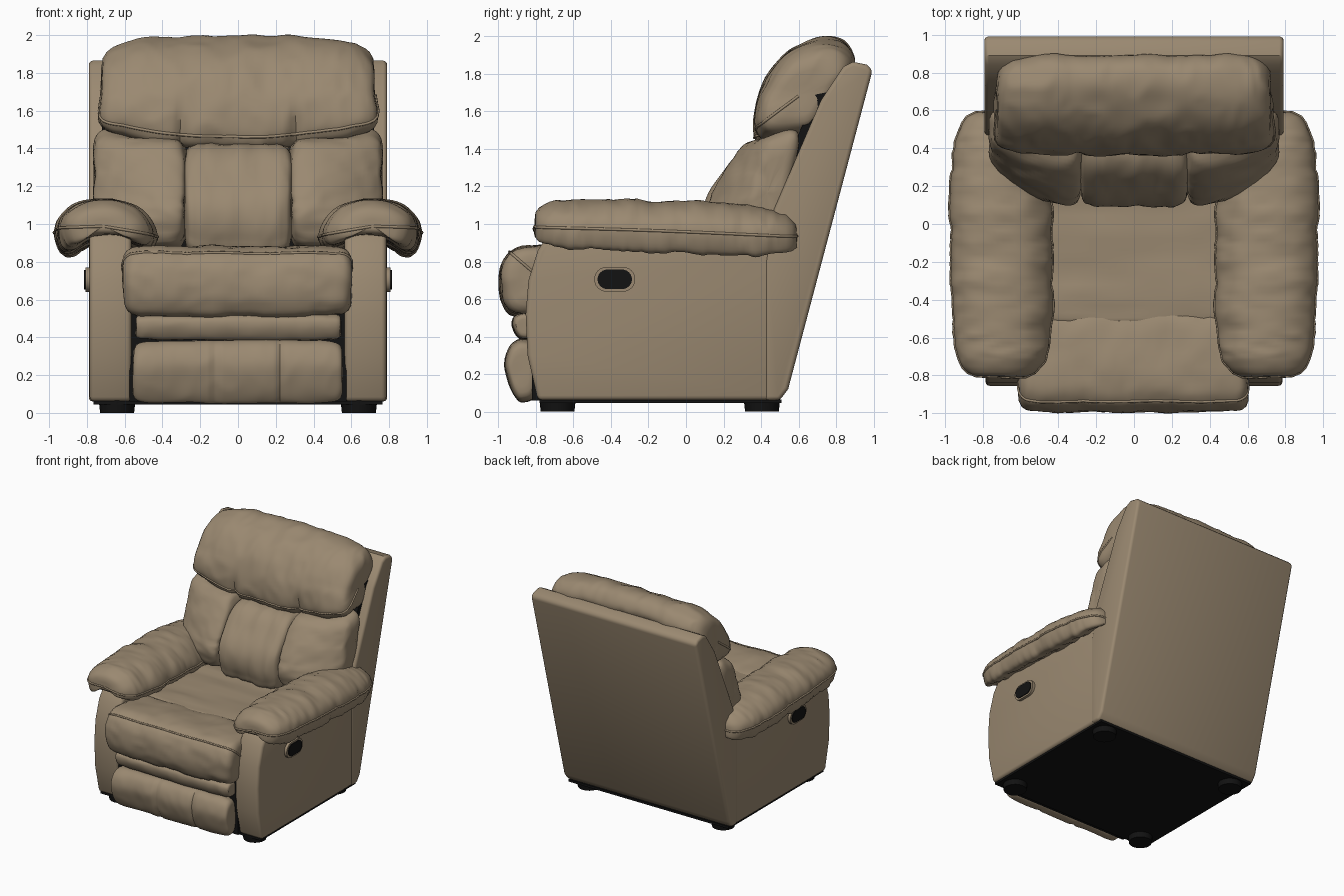
import bpy, bmesh, math
from mathutils import Vector, noise

if "Cube" in bpy.data.objects:
    bpy.data.objects.remove(bpy.data.objects["Cube"])


def material(name, rgb):
    m = bpy.data.materials.new(name)
    m.diffuse_color = (*rgb, 1)
    m.use_nodes = True
    m.node_tree.nodes["Principled BSDF"].inputs["Base Color"].default_value = m.diffuse_color
    return m


TAN = material("tan leather", (0.325, 0.25, 0.165))
BLACK = material("black plastic", (0.006, 0.006, 0.006))


def finish(name, bm, mat, mirror=False, angle=35):
    bmesh.ops.recalc_face_normals(bm, faces=bm.faces[:])
    me = bpy.data.meshes.new(name)
    bm.to_mesh(me)
    bm.free()
    ob = bpy.data.objects.new(name, me)
    bpy.context.collection.objects.link(ob)
    me.materials.append(mat)
    bpy.ops.object.select_all(action='DESELECT')
    ob.select_set(True)
    bpy.context.view_layer.objects.active = ob
    bpy.ops.object.shade_smooth_by_angle(angle=math.radians(angle))
    if mirror:
        ob.modifiers.new("mirror", 'MIRROR')
    return ob


def smooth_loop(pts, sub=5):
    """Closed Catmull-Rom curve through the control points."""
    out, n = [], len(pts)
    for i in range(n):
        p0, p1, p2, p3 = (Vector(pts[(i + k) % n]) for k in (-1, 0, 1, 2))
        for j in range(sub):
            t = j / sub
            out.append(0.5 * (2 * p1 + (p2 - p0) * t + (2 * p0 - 5 * p1 + 4 * p2 - p3) * t * t
                              + (3 * p1 - p0 - 3 * p2 + p3) * t ** 3))
    return out


def piping(name, pts, mirror):
    cu = bpy.data.curves.new(name, 'CURVE')
    cu.dimensions = '3D'
    cu.bevel_depth, cu.bevel_resolution = 0.008, 1
    sp = cu.splines.new('POLY')
    sp.points.add(len(pts) - 1)
    for p, c in zip(sp.points, pts):
        p.co = (*c, 1)
    ob = bpy.data.objects.new(name, cu)
    bpy.context.collection.objects.link(ob)
    cu.materials.append(TAN)
    bpy.ops.object.select_all(action='DESELECT')
    ob.select_set(True)
    bpy.context.view_layer.objects.active = ob
    bpy.ops.object.convert(target='MESH')
    if mirror:
        bpy.context.object.modifiers.new("mirror", 'MIRROR')


def pillow(name, profile, centre, half, n=6, axis='x', warp=None, freq=(5, 3, 3),
           amp=0.012, count=36, seams=(), mirror=False):
    """Profile swept along an axis, with rounded superellipse ends and wrinkles."""
    loop = smooth_loop(profile)
    mid = sum(loop, Vector((0, 0))) / len(loop)
    ends = (0.03, 0.25, 0.5, 0.7, 0.85, 0.95)
    path = [(-1, s) for s in ends] + [(-1 + 2 * i / count, 1) for i in range(count + 1)]
    path += [(1, s) for s in reversed(ends)]
    bm, rings = bmesh.new(), []
    for u, s in path:
        r = (abs(u) ** n + s ** n) ** (1 / n)
        t = centre + half * u / r
        ring = []
        for p in loop:
            a, b = mid + (p - mid) * (s / r)
            co = Vector((t, a, b)) if axis == 'x' else Vector((a, t, b))
            ring.append(bm.verts.new(warp(co) if warp else co))
        rings.append(ring)
    m = len(loop)
    for r0, r1 in zip(rings, rings[1:]):
        for i in range(m):
            bm.faces.new((r0[i], r0[(i + 1) % m], r1[(i + 1) % m], r1[i]))
    bm.faces.new(rings[0])
    bm.faces.new(rings[-1])
    bmesh.ops.recalc_face_normals(bm, faces=bm.faces[:])
    bm.normal_update()
    for v in bm.verts:
        q = Vector([c * f for c, f in zip(v.co, freq)])
        v.co += v.normal * amp * (noise.noise(q) - abs(noise.noise(q * 2.1)) * 0.8)
    lines = [[r[k * 5].co.copy() for r in rings] for k in seams]
    finish(name, bm, TAN, mirror, 40)
    for line in lines:
        piping(name + "_piping", line, mirror)


def prism(name, profile, x0, x1, bevel, mat, mirror=False):
    """Side-view (y, z) polygon extruded along x with rounded edges."""
    bm = bmesh.new()
    f = bm.faces.new([bm.verts.new((x0, y, z)) for y, z in profile])
    ext = bmesh.ops.extrude_face_region(bm, geom=[f])
    bmesh.ops.translate(bm, vec=(x1 - x0, 0, 0),
                        verts=[g for g in ext['geom'] if isinstance(g, bmesh.types.BMVert)])
    bmesh.ops.recalc_face_normals(bm, faces=bm.faces[:])
    if bevel:
        edges = [e for e in bm.edges if e.calc_face_angle(0) > 0.7]
        bmesh.ops.bevel(bm, geom=edges, offset=bevel, segments=3, profile=0.5, affect='EDGES')
    return finish(name, bm, mat, mirror)


def box(y0, y1, z0, z1):
    return [(y0, z0), (y1, z0), (y1, z1), (y0, z1)]


def capsule(y, z, hy, r):
    pts = []
    for i in range(20):
        a = math.pi * 2 * (i + 0.5) / 20
        pts.append((y + math.copysign(hy - r, math.cos(a)) + r * math.cos(a), z + r * math.sin(a)))
    return pts


# Frame: side panels, leaning back shell, dark core and underside
prism("side_panel", [(-0.79, 0.06), (0.5, 0.06), (0.54, 0.12), (0.73, 0.86), (0.70, 0.93),
                     (-0.73, 0.95), (-0.79, 0.86), (-0.84, 0.7), (-0.855, 0.52), (-0.845, 0.3)],
      0.565, 0.785, 0.025, TAN, True)
prism("back_shell", [(0.42, 0.06), (0.50, 0.06), (0.545, 0.12), (0.995, 1.82), (0.965, 1.85),
                     (0.89, 1.865), (0.84, 1.84), (0.72, 1.66), (0.47, 1.08), (0.42, 0.8)],
      -0.79, 0.79, 0.022, TAN)
prism("back_gap_filler", [(0.40, 0.8), (0.55, 0.8), (0.84, 1.72), (0.69, 1.69), (0.44, 1.10)],
      -0.72, 0.72, 0, BLACK)
prism("inner_core", box(-0.82, 0.45, 0.06, 0.72), -0.575, 0.575, 0, BLACK)
prism("underside", box(-0.78, 0.51, 0.045, 0.064), -0.765, 0.765, 0, BLACK)

# Feet
for label, y in (("front_foot", -0.685), ("rear_foot", 0.405)):
    bm = bmesh.new()
    bmesh.ops.create_cone(bm, cap_ends=True, segments=20, radius1=0.09, radius2=0.098, depth=0.075)
    bmesh.ops.translate(bm, vec=(0.64, y, 0.0375), verts=bm.verts[:])
    finish(label, bm, BLACK, True)

# Recline handles on both sides
prism("handle_surround", capsule(-0.38, 0.705, 0.11, 0.066), 0.77, 0.808, 0, TAN, True)
prism("handle_recess", capsule(-0.38, 0.705, 0.092, 0.052), 0.79, 0.815, 0, BLACK, True)


# Arm pads: drooping outer lip, sinking towards the back
def arm_warp(c):
    c.z -= 0.05 * max(0, (c.y + 0.81) / 1.4) ** 1.5
    return c


pillow("arm_pad", [(0.43, 0.94), (0.46, 1.03), (0.55, 1.11), (0.69, 1.145), (0.84, 1.125),
                   (0.935, 1.06), (0.965, 0.98), (0.94, 0.88), (0.88, 0.865), (0.78, 0.92),
                   (0.6, 0.92), (0.47, 0.88)],
       -0.11, 0.705, 4.5, 'y', arm_warp, (2.5, 9, 2.5), 0.016, 56, (0, 6), True)

# Seat: bulging front roll and flat rear part
pillow("seat_front", [(-0.92, 0.51), (-0.98, 0.58), (-0.998, 0.68), (-0.985, 0.78), (-0.94, 0.85),
                      (-0.85, 0.885), (-0.68, 0.88), (-0.5, 0.855), (-0.46, 0.78), (-0.55, 0.56),
                      (-0.75, 0.51)],
       0, 0.605, 8, freq=(6, 4, 4), amp=0.014, seams=(4,))
pillow("seat_rear", [(-0.53, 0.7), (-0.53, 0.82), (-0.47, 0.855), (-0.2, 0.855), (0.1, 0.86),
                     (0.3, 0.85), (0.33, 0.7), (-0.1, 0.66)],
       0, 0.58, 10, freq=(1.5, 8, 2), amp=0.012)


# Footrest: thin strip and lower panel with two stitched creases
def foot_warp(c):
    if c.y < -0.87:
        c.y += 0.016 * sum(math.exp(-((c.x - x) / 0.016) ** 2) for x in (-0.12, 0.225))
    return c


pillow("footrest_strip", [(-0.87, 0.385), (-0.905, 0.41), (-0.925, 0.46), (-0.915, 0.505),
                          (-0.86, 0.53), (-0.79, 0.5), (-0.79, 0.4)],
       0, 0.545, 10, freq=(5, 3, 3), amp=0.01)
pillow("footrest_panel", [(-0.87, 0.052), (-0.91, 0.08), (-0.945, 0.16), (-0.965, 0.26),
                          (-0.935, 0.35), (-0.87, 0.385), (-0.8, 0.34), (-0.8, 0.1)],
       0, 0.555, 10, warp=foot_warp, freq=(4, 3, 3), amp=0.01, count=60)


# Backrest: lumbar panel, curved wings and headrest
def wing_warp(c):
    k = max(0, abs(c.x) - 0.3) ** 2
    c.y += k * max(0, 0.62 - c.y) / 0.5
    if c.z > 1.2:
        c.z += 0.15 * k
    return c


def head_warp(c):
    low = max(0, min(1, (1.75 - c.z) / 0.3))
    c.z += 0.055 * low * min(1, abs(c.x) / 0.6) ** 2 - 0.03 * (1 - low) * (c.x / 0.74) ** 2
    c.x *= 0.985 + 0.03 * low
    if c.y < 0.6:
        c.y += 0.035 * math.exp(-((abs(c.x) - 0.3) / 0.025) ** 2 - ((c.z - 1.45) / 0.15) ** 2)
    return c


pillow("lumbar_panel", [(0.16, 0.84), (0.11, 0.92), (0.09, 1.03), (0.115, 1.14), (0.20, 1.27),
                        (0.30, 1.39), (0.42, 1.43), (0.6, 1.42), (0.52, 1.15), (0.38, 0.84)],
       0, 0.285, 7, freq=(9, 3, 2), amp=0.014, count=24)
pillow("back_wing", [(0.17, 0.88), (0.11, 0.95), (0.09, 1.04), (0.115, 1.14), (0.20, 1.28),
                     (0.29, 1.41), (0.40, 1.46), (0.6, 1.46), (0.52, 1.15), (0.38, 0.88)],
       0.518, 0.247, 6, warp=wing_warp, freq=(3, 4, 7), amp=0.016, count=24, mirror=True)
pillow("headrest", [(0.42, 1.40), (0.37, 1.46), (0.362, 1.56), (0.385, 1.68), (0.44, 1.80),
                    (0.53, 1.91), (0.63, 1.97), (0.74, 2.0), (0.84, 1.975), (0.895, 1.89),
                    (0.86, 1.79), (0.78, 1.63), (0.69, 1.44), (0.56, 1.40)],
       0, 0.745, 7, warp=head_warp, freq=(5, 3, 3), amp=0.016, count=64, seams=(1,))
